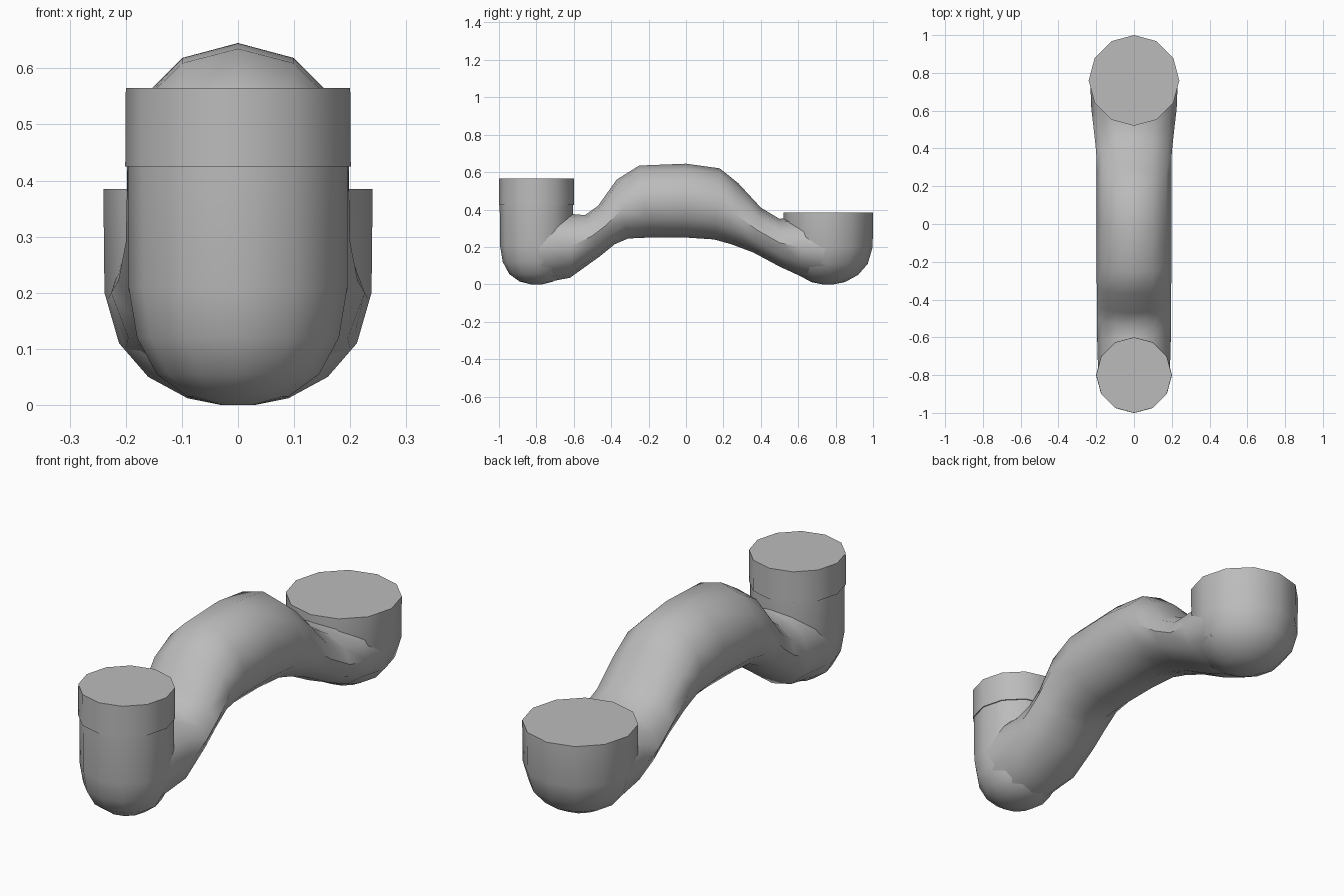
import bpy, bmesh, math
from mathutils import Vector

cube = bpy.data.objects.get("Cube")
if cube:
    bpy.data.objects.remove(cube)

SIDES = 12
grey = bpy.data.materials.new("plain grey")
grey.use_nodes = True
colour = (0.5, 0.5, 0.5, 1)
grey.diffuse_color = colour
grey.node_tree.nodes["Principled BSDF"].inputs["Base Color"].default_value = colour


def loft(name, rings):
    """Skin a list of vertex rings and cap both ends."""
    bm = bmesh.new()
    loops = [[bm.verts.new(p) for p in ring] for ring in rings]
    for a, b in zip(loops, loops[1:]):
        for i in range(len(a)):
            j = (i + 1) % len(a)
            bm.faces.new((a[i], a[j], b[j], b[i]))
    bm.faces.new(loops[0])
    bm.faces.new(loops[-1])
    bmesh.ops.recalc_face_normals(bm, faces=bm.faces)
    mesh = bpy.data.meshes.new(name)
    bm.to_mesh(mesh)
    bm.free()
    mesh.materials.append(grey)
    obj = bpy.data.objects.new(name, mesh)
    bpy.context.collection.objects.link(obj)
    bpy.ops.object.select_all(action='DESELECT')
    obj.select_set(True)
    bpy.context.view_layer.objects.active = obj
    bpy.ops.object.shade_smooth_by_angle(angle=math.radians(40))
    return obj


def turned(name, y, profile):
    """Round part about a vertical axis, from (radius, height) pairs."""
    angles = [math.tau * i / SIDES for i in range(SIDES)]
    return loft(name, [[(r * math.cos(a), y + r * math.sin(a), z) for a in angles]
                       for r, z in profile])


# Round-bottomed cups at both ends, and the collar on the front one
turned("front_cup", -0.8, [(0.03, 0), (0.09, 0.015), (0.145, 0.055),
                           (0.18, 0.12), (0.195, 0.21), (0.196, 0.43)])
turned("front_collar", -0.8, [(0.201, 0.425), (0.2, 0.565)])
turned("back_cup", 0.76, [(0.03, 0), (0.09, 0.012), (0.16, 0.05),
                          (0.212, 0.11), (0.238, 0.2), (0.24, 0.385)])

# Arched pipe: top edge (y, z), bottom edge (y, z), half width
sections = [
    ((-0.80, 0.39), (-0.78, 0.005), 0.19),
    ((-0.60, 0.375), (-0.62, 0.035), 0.195),
    ((-0.54, 0.37), (-0.46, 0.15), 0.195),
    ((-0.47, 0.42), (-0.38, 0.215), 0.195),
    ((-0.37, 0.56), (-0.31, 0.245), 0.197),
    ((-0.25, 0.635), (-0.2, 0.25), 0.198),
    ((0, 0.645), (0, 0.25), 0.198),
    ((0.18, 0.62), (0.15, 0.24), 0.198),
    ((0.28, 0.54), (0.24, 0.215), 0.198),
    ((0.40, 0.41), (0.36, 0.17), 0.2),
    ((0.50, 0.35), (0.50, 0.095), 0.213),
    ((0.60, 0.36), (0.62, 0.04), 0.226),
    ((0.76, 0.37), (0.77, 0.006), 0.232),
]


def oval(top, bottom, width):
    top, bottom = Vector((0, *top)), Vector((0, *bottom))
    mid, half = (top + bottom) / 2, (top - bottom) / 2
    ring = []
    for i in range(SIDES):
        a = math.tau * i / SIDES
        ring.append(mid + half * math.cos(a) + Vector((width * math.sin(a), 0, 0)))
    return ring


loft("arched_pipe", [oval(*s) for s in sections])
